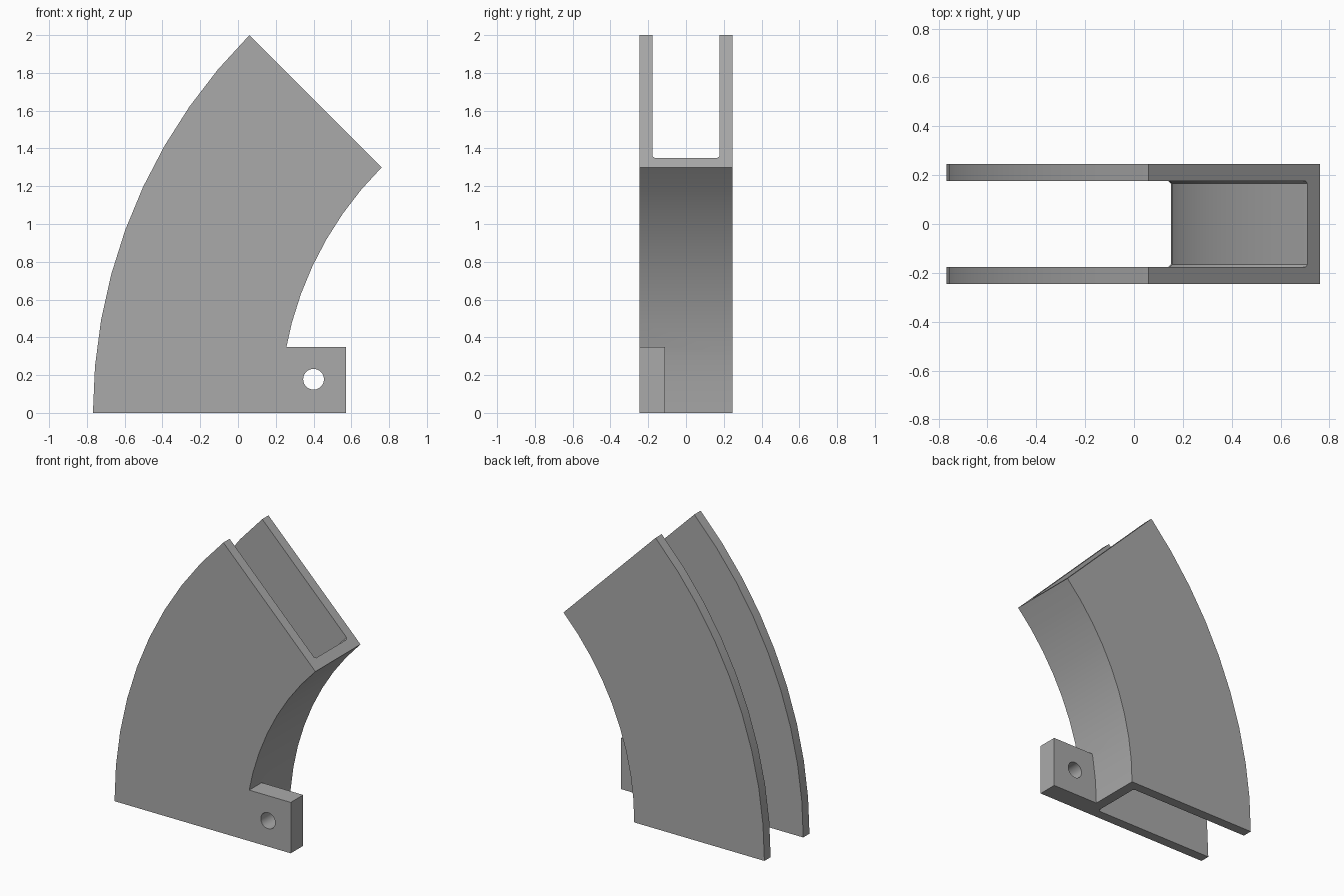
import bpy, bmesh, math

if "Cube" in bpy.data.objects:
    bpy.data.objects.remove(bpy.data.objects["Cube"], do_unlink=True)

CENTRE_X = 2.06              # centre of the bend, on the ground
OUTER, INNER, FLOOR = 2.828, 1.838, 1.909
HALF, WALL = 0.245, 0.177    # half width outside and inside
FILLET = 0.012
STEPS = 9

grey = bpy.data.materials.new("plain grey")
grey.use_nodes = True
colour = (0.4, 0.4, 0.4, 1)
grey.diffuse_color = colour
grey.node_tree.nodes["Principled BSDF"].inputs["Base Color"].default_value = colour


def finish(name, bm):
    bmesh.ops.recalc_face_normals(bm, faces=bm.faces)
    mesh = bpy.data.meshes.new(name)
    bm.to_mesh(mesh)
    bm.free()
    mesh.materials.append(grey)
    obj = bpy.data.objects.new(name, mesh)
    bpy.context.collection.objects.link(obj)
    return obj


def boolean(target, cutter, operation):
    mod = target.modifiers.new(operation.lower(), 'BOOLEAN')
    mod.object, mod.operation, mod.solver = cutter, operation, 'EXACT'
    bpy.context.view_layer.objects.active = target
    bpy.ops.object.modifier_apply(modifier=mod.name)
    bpy.data.objects.remove(cutter, do_unlink=True)


# U-shaped section swept through an eighth of a turn
half = [(OUTER, WALL), (OUTER, HALF), (INNER, HALF)]
groove = [(FLOOR, WALL - FILLET), (FLOOR + FILLET, WALL)]
section = half + [(r, -y) for r, y in reversed(half)]
section += [(r, -y) for r, y in reversed(groove)] + groove
bm = bmesh.new()
rings = []
for i in range(STEPS + 1):
    a = math.radians(45) * i / STEPS
    rings.append([bm.verts.new((CENTRE_X - r * math.cos(a), y, r * math.sin(a)))
                  for r, y in section])
for a, b in zip(rings, rings[1:]):
    for k in range(len(section)):
        n = (k + 1) % len(section)
        bm.faces.new((a[k], a[n], b[n], b[k]))
bm.faces.new(rings[0])
bm.faces.new(rings[-1])
channel = finish("curved_channel", bm)

# Mounting tab, rooted inside the channel floor
bm = bmesh.new()
bmesh.ops.create_cube(bm, size=1)
low, high = (0.21, -HALF, 0), (0.573, -0.11, 0.35)
for v in bm.verts:
    v.co = [h if c > 0 else l for c, l, h in zip(v.co, low, high)]
tab = finish("mounting_tab", bm)

# Bolt hole through the tab
bpy.ops.mesh.primitive_cylinder_add(vertices=32, radius=0.055, depth=0.4,
                                    location=(0.4, -0.18, 0.178),
                                    rotation=(math.radians(90), 0, 0))
hole = bpy.context.object
hole.name = "bolt_hole_cutter"
hole.hide_render = True
hole.data.materials.append(grey)
boolean(tab, hole, 'DIFFERENCE')
boolean(channel, tab, 'UNION')

bpy.ops.object.select_all(action='DESELECT')
channel.select_set(True)
bpy.context.view_layer.objects.active = channel
bpy.ops.object.shade_smooth_by_angle(angle=math.radians(30))
